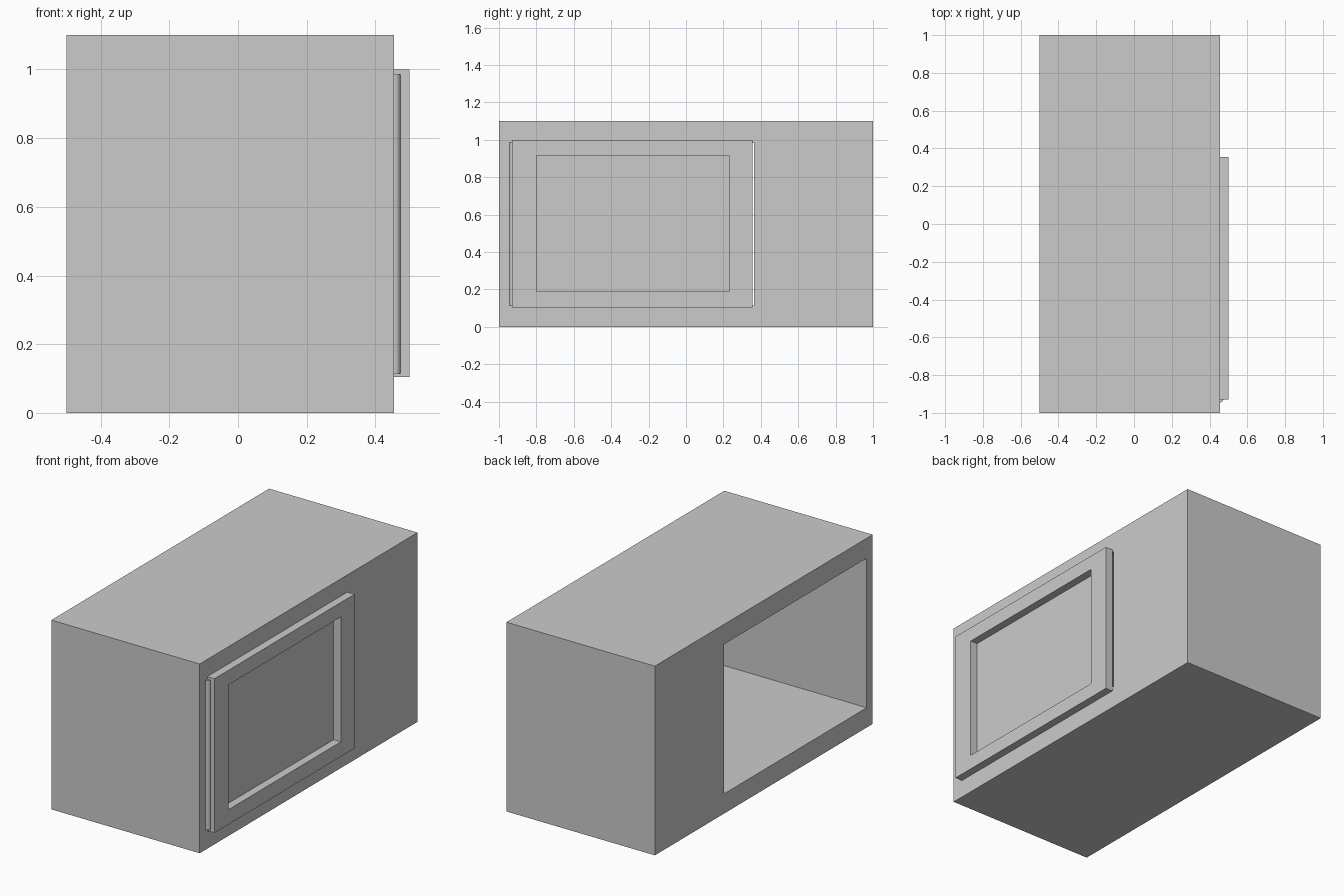
import bpy, bmesh

if "Cube" in bpy.data.objects:
    bpy.data.objects.remove(bpy.data.objects["Cube"])


def make_object(name, bm):
    bmesh.ops.recalc_face_normals(bm, faces=bm.faces)
    mesh = bpy.data.meshes.new(name)
    bm.to_mesh(mesh)
    bm.free()
    obj = bpy.data.objects.new(name, mesh)
    bpy.context.collection.objects.link(obj)
    return obj


def rect_loop(bm, x, rect):
    """Four corners of a (y0, y1, z0, z1) rectangle in the plane at x."""
    y0, y1, z0, z1 = rect
    return [bm.verts.new((x, y, z))
            for y, z in ((y0, z0), (y1, z0), (y1, z1), (y0, z1))]


def rect_ring(name, x0, x1, outer, inner):
    """Rectangular block with a rectangular hole right through along x."""
    bm = bmesh.new()
    loops = [rect_loop(bm, x0, outer), rect_loop(bm, x1, outer),
             rect_loop(bm, x1, inner), rect_loop(bm, x0, inner)]
    for a, b in zip(loops, loops[1:] + loops[:1]):
        for i in range(4):
            j = (i + 1) % 4
            bm.faces.new((a[i], a[j], b[j], b[i]))
    return make_object(name, bm)


FRONT = 0.454
WINDOW = (-0.80, 0.23, 0.19, 0.915)

# Oven body with the cooking cavity running through it
rect_ring("oven_body", -0.5, FRONT, (-1, 1, 0, 1.1),
          (-0.945, 0.364, 0.115, 0.984))

# Door frame over the cavity
rect_ring("door_frame", FRONT, 0.5, (-0.93, 0.356, 0.104, 1.0), WINDOW)

# Window pane, a single sheet at the back of the frame
bm = bmesh.new()
bm.faces.new(rect_loop(bm, FRONT, WINDOW))
make_object("door_window", bm)

# Upright hinge pin beside the door
bpy.ops.mesh.primitive_cylinder_add(vertices=32, radius=0.02, depth=0.87,
                                    location=(FRONT, -0.925, 0.55))
hinge = bpy.context.object
hinge.name = "door_hinge"
bpy.ops.object.shade_smooth_by_angle()
